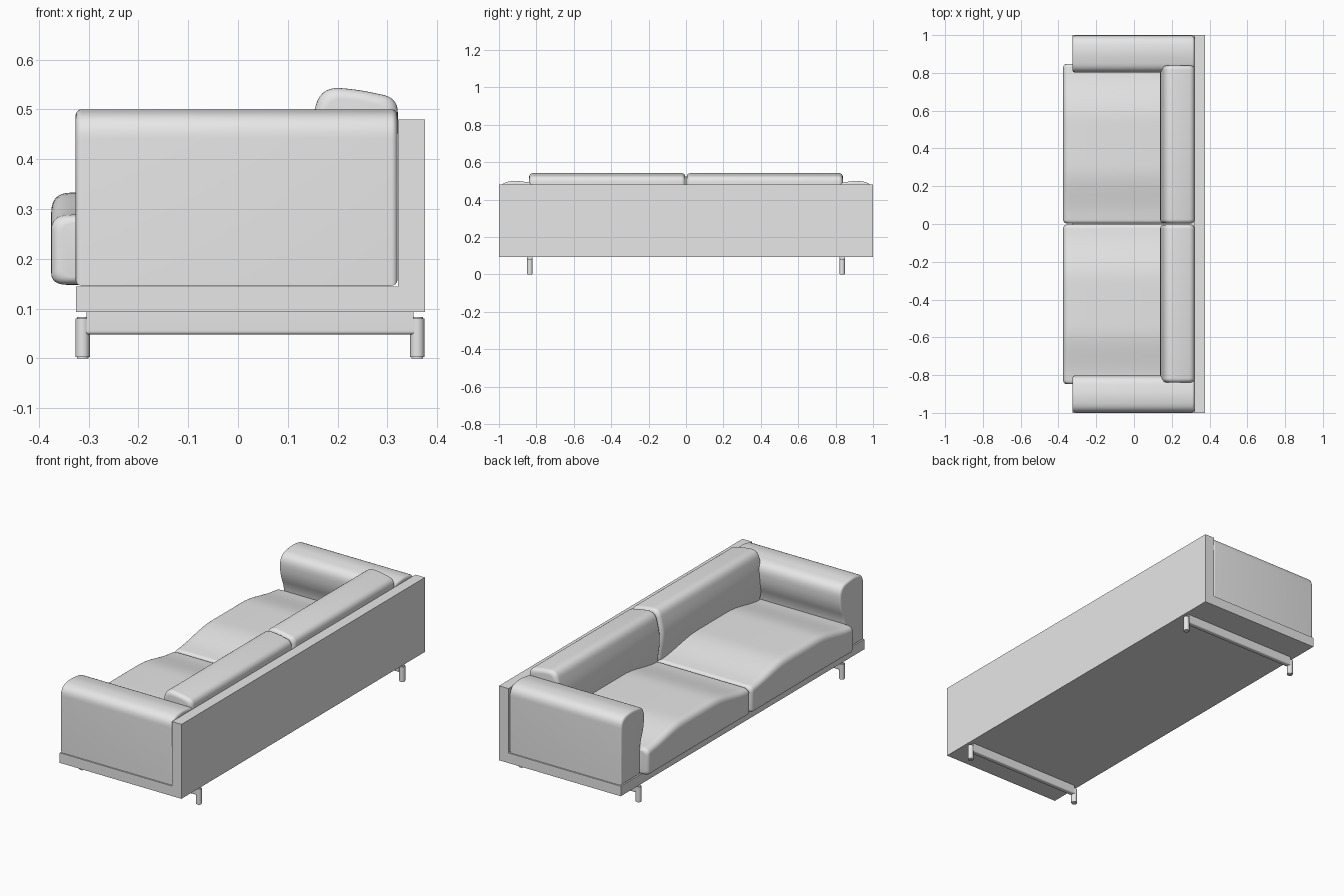
import bpy, bmesh, math
from mathutils import Vector

if "Cube" in bpy.data.objects:
    bpy.data.objects.remove(bpy.data.objects["Cube"])

fabric = bpy.data.materials.new("grey_fabric")
fabric.diffuse_color = (0.8, 0.8, 0.8, 1)
fabric.use_nodes = True
fabric.node_tree.nodes["Principled BSDF"].inputs["Base Color"].default_value = fabric.diffuse_color


def finish(name, bm):
    bmesh.ops.recalc_face_normals(bm, faces=bm.faces)
    mesh = bpy.data.meshes.new(name)
    bm.to_mesh(mesh)
    bm.free()
    mesh.materials.append(fabric)
    mesh.shade_smooth()
    mesh.set_sharp_from_angle(angle=math.radians(35))
    obj = bpy.data.objects.new(name, mesh)
    bpy.context.collection.objects.link(obj)
    return obj


def outline(corners, steps=7):
    """Closed outline from (u, v, radius) corners, each one rounded."""
    pts = []
    for i, (u, v, r) in enumerate(corners):
        c = Vector((u, v))
        if r == 0:
            pts.append(c)
            continue
        a = c + (Vector(corners[i - 1][:2]) - c).normalized() * r
        b = c + (Vector(corners[(i + 1) % len(corners)][:2]) - c).normalized() * r
        for k in range(steps + 1):
            t = k / steps
            pts.append(a * (1 - t) ** 2 + c * 2 * t * (1 - t) + b * t * t)
    return pts


def loft(name, corners, axis, start, end, end_r=0.0, mids=0, shape=None):
    """Sweep an outline along x or y, with rounded ends and an optional height rule."""
    pts = outline(corners)
    us, vs = [p.x for p in pts], [p.y for p in pts]
    mid = Vector(((min(us) + max(us)) / 2, (min(vs) + max(vs)) / 2))
    w, h = max(us) - min(us), max(vs) - min(vs)
    stations = [(start, 0), (end, 0)]
    if end_r:
        arc = [k / 6 * math.pi / 2 for k in range(7)]
        first = [(start + end_r * (1 - math.cos(a)), end_r * (1 - math.sin(a))) for a in arc]
        last = [(start + end - s, e) for s, e in reversed(first)]
        a, b = start + end_r, end - end_r
        middle = [(a + (b - a) * k / (mids + 1), 0) for k in range(1, mids + 1)]
        stations = first + middle + last
    bm = bmesh.new()
    rings = []
    for s, e in stations:
        ring = []
        for p in pts:
            u = mid.x + (p.x - mid.x) * (1 - 2 * e / w)
            z = mid.y + (p.y - mid.y) * (1 - 2 * e / h)
            if shape:
                z = shape((s - start) / (end - start), z)
            ring.append(bm.verts.new((s, u, z) if axis == "x" else (u, s, z)))
        rings.append(ring)
    n = len(pts)
    for r0, r1 in zip(rings, rings[1:]):
        for i in range(n):
            j = (i + 1) % n
            bm.faces.new((r0[i], r0[j], r1[j], r1[i]))
    bm.faces.new(rings[0])
    bm.faces.new(rings[-1])
    return finish(name, bm)


def crown(t, z):
    """Seat padding is lower at both ends and swells towards its middle."""
    k = min(1, min(t, 1 - t) / 0.35)
    k = k * k * (3 - 2 * k)
    return z - 0.045 * (1 - k) * max(0, z - 0.15) / 0.183


def leg(name, x, y):
    bm = bmesh.new()
    bmesh.ops.create_cone(bm, cap_ends=True, segments=20, radius1=0.0145,
                          radius2=0.0145, depth=0.083)
    rims = [e for e in bm.edges if abs(e.verts[0].co.z - e.verts[1].co.z) < 1e-5]
    bmesh.ops.bevel(bm, geom=rims, offset=0.003, segments=2, affect="EDGES")
    bmesh.ops.translate(bm, vec=(x, y, 0.0415), verts=bm.verts)
    finish(name, bm)


# Plinth and back panel in one L-shaped body
loft("frame", [(-0.325, 0.093, 0), (0.375, 0.093, 0), (0.375, 0.48, 0),
               (0.321, 0.48, 0), (0.321, 0.145, 0), (-0.325, 0.145, 0)], "y", -1, 1)

for side, s in (("left", 1), ("right", -1)):
    # Armrest, bulging inwards near its top
    arm = [(0.995, 0.146, 0), (0.997, 0.487, 0.045), (0.915, 0.503, 0.035),
           (0.803, 0.487, 0.05), (0.803, 0.385, 0.045), (0.84, 0.30, 0.045),
           (0.84, 0.146, 0)]
    loft(side + "_armrest", [(y * s, z, r) for y, z, r in arm], "x",
         -0.326, 0.32, 0.012)

    # Seat cushion
    a, b = sorted((0.003 * s, 0.848 * s))
    loft(side + "_seat_cushion",
         [(-0.375, 0.148, 0.03), (-0.375, 0.333, 0.04), (0.25, 0.333, 0.03),
          (0.25, 0.148, 0.03)], "y", a, b, 0.02, 24, crown)

    # Back cushion with a sloping top
    a, b = sorted((0.003 * s, 0.839 * s))
    loft(side + "_back_cushion",
         [(0.155, 0.27, 0.02), (0.133, 0.42, 0.06), (0.166, 0.546, 0.04),
          (0.24, 0.54, 0.03), (0.321, 0.523, 0.03), (0.32, 0.27, 0.02)],
         "y", a, b, 0.022)

    # Leg pair joined by a rail under the frame
    y = 0.835 * s
    loft(side + "_leg_rail",
         [(y - 0.014, 0.048, 0.008), (y + 0.014, 0.048, 0.008),
          (y + 0.014, 0.094, 0), (y - 0.014, 0.094, 0)], "x", -0.304, 0.352)
    leg(side + "_front_leg", -0.312, y)
    leg(side + "_back_leg", 0.36, y)
